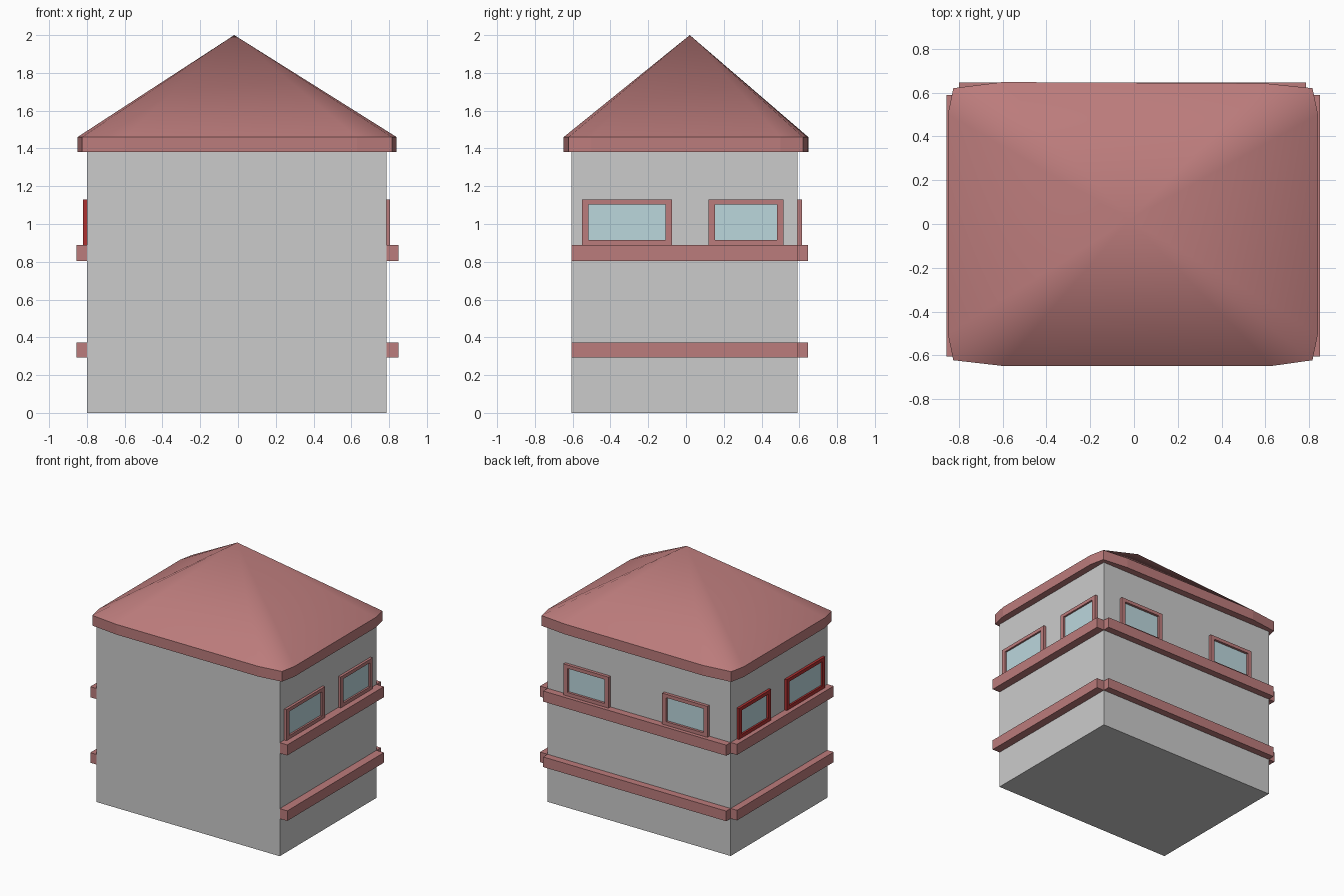
import bpy, bmesh
from mathutils import Vector

if "Cube" in bpy.data.objects:
    bpy.data.objects.remove(bpy.data.objects["Cube"])


def material(name, rgb):
    m = bpy.data.materials.new(name)
    m.diffuse_color = (*rgb, 1)
    m.use_nodes = True
    m.node_tree.nodes["Principled BSDF"].inputs["Base Color"].default_value = m.diffuse_color
    return m


RED = material("brick_red", (0.5, 0.2, 0.2))
DARK_RED = material("dark_red", (0.42, 0.03, 0.03))
GLASS = material("pale_glass", (0.5, 0.68, 0.72))


def finish(bm, name, mat=None):
    bmesh.ops.recalc_face_normals(bm, faces=bm.faces)
    me = bpy.data.meshes.new(name)
    bm.to_mesh(me)
    bm.free()
    ob = bpy.data.objects.new(name, me)
    bpy.context.collection.objects.link(ob)
    if mat:
        me.materials.append(mat)
    return ob


def box(name, lo, hi, mat=None):
    bm = bmesh.new()
    bmesh.ops.create_cube(bm, size=1)
    lo, hi = Vector(lo), Vector(hi)
    for v in bm.verts:
        v.co = Vector(((lo[i] + hi[i]) / 2 + v.co[i] * (hi[i] - lo[i]) for i in range(3)))
    return finish(bm, name, mat)


X0, X1, Y0, Y1 = -0.80, 0.785, -0.605, 0.59

# Each wall maps (distance along, distance outward, height) to world space
WALLS = {
    "right": lambda a, d, z: (X1 + d, a, z),
    "left": lambda a, d, z: (X0 - d, a, z),
    "back": lambda a, d, z: (a, Y1 + d, z),
}


def wall_box(name, wall, a0, a1, d0, d1, z0, z1, mat):
    p, q = WALLS[wall](a0, d0, z0), WALLS[wall](a1, d1, z1)
    return box(name, [min(s) for s in zip(p, q)], [max(s) for s in zip(p, q)], mat)


def window(wall, n, a0, a1, mat, depth):
    # Hollow frame: four-sided ring extruded out of the wall
    z0, z1, t = 0.888, 1.13, 0.034
    bm = bmesh.new()
    rings = []
    for inset, d in ((0, 0), (0, depth), (t, depth), (t, 0)):
        zi = inset * 0.8
        pts = [(a0 + inset, z0 + zi), (a1 - inset, z0 + zi),
               (a1 - inset, z1 - zi), (a0 + inset, z1 - zi)]
        rings.append([bm.verts.new(WALLS[wall](a, d, z)) for a, z in pts])
    for i in range(4):
        r, s = rings[i], rings[(i + 1) % 4]
        for k in range(4):
            j = (k + 1) % 4
            bm.faces.new((r[k], r[j], s[j], s[k]))
    finish(bm, f"{wall}_window_frame_{n}", mat)
    wall_box(f"{wall}_window_pane_{n}", wall, a0 + t, a1 - t, 0, 0.006,
             z0 + t * 0.8, z1 - t * 0.8, GLASS)


# Main block
box("walls", (X0, Y0, 0), (X1, Y1, 1.385))

# String courses and windows on three sides, front left blank
SIDE = ((-0.55, -0.075), (0.12, 0.515))
BACK = ((-0.615, -0.225), (0.24, 0.63))
for wall, spans, mat, depth in (("right", SIDE, RED, 0.02),
                                ("left", SIDE, DARK_RED, 0.02),
                                ("back", BACK, RED, 0.025)):
    a0, a1 = (X0, X1) if wall == "back" else (Y0, Y1)
    out = 0.065 if wall == "right" else 0.055
    wall_box(f"{wall}_lower_band", wall, a0, a1, 0, out, 0.293, 0.372, RED)
    wall_box(f"{wall}_upper_band", wall, a0, a1, 0, out, 0.805, 0.888, RED)
    for n, (w0, w1) in enumerate(spans, 1):
        window(wall, n, w0, w1, mat, depth)

# Roof: slightly bowed eave outline, vertical fascia, single apex
outline = [(-0.825, -0.622), (-0.6, -0.648), (0.63, -0.648), (0.815, -0.622),
           (0.84, -0.5), (0.84, 0.5), (0.815, 0.62), (0.6, 0.642),
           (-0.6, 0.648), (-0.825, 0.62), (-0.85, 0.5), (-0.85, -0.5)]
bm = bmesh.new()
low = [bm.verts.new((x, y, 1.38)) for x, y in outline]
top = [bm.verts.new((x, y, 1.46)) for x, y in outline]
apex = bm.verts.new((-0.02, 0.02, 2.0))
bm.faces.new(low[::-1])
for i in range(len(outline)):
    j = (i + 1) % len(outline)
    bm.faces.new((low[i], low[j], top[j], top[i]))
    bm.faces.new((top[i], top[j], apex)).smooth = True
finish(bm, "roof", RED)
